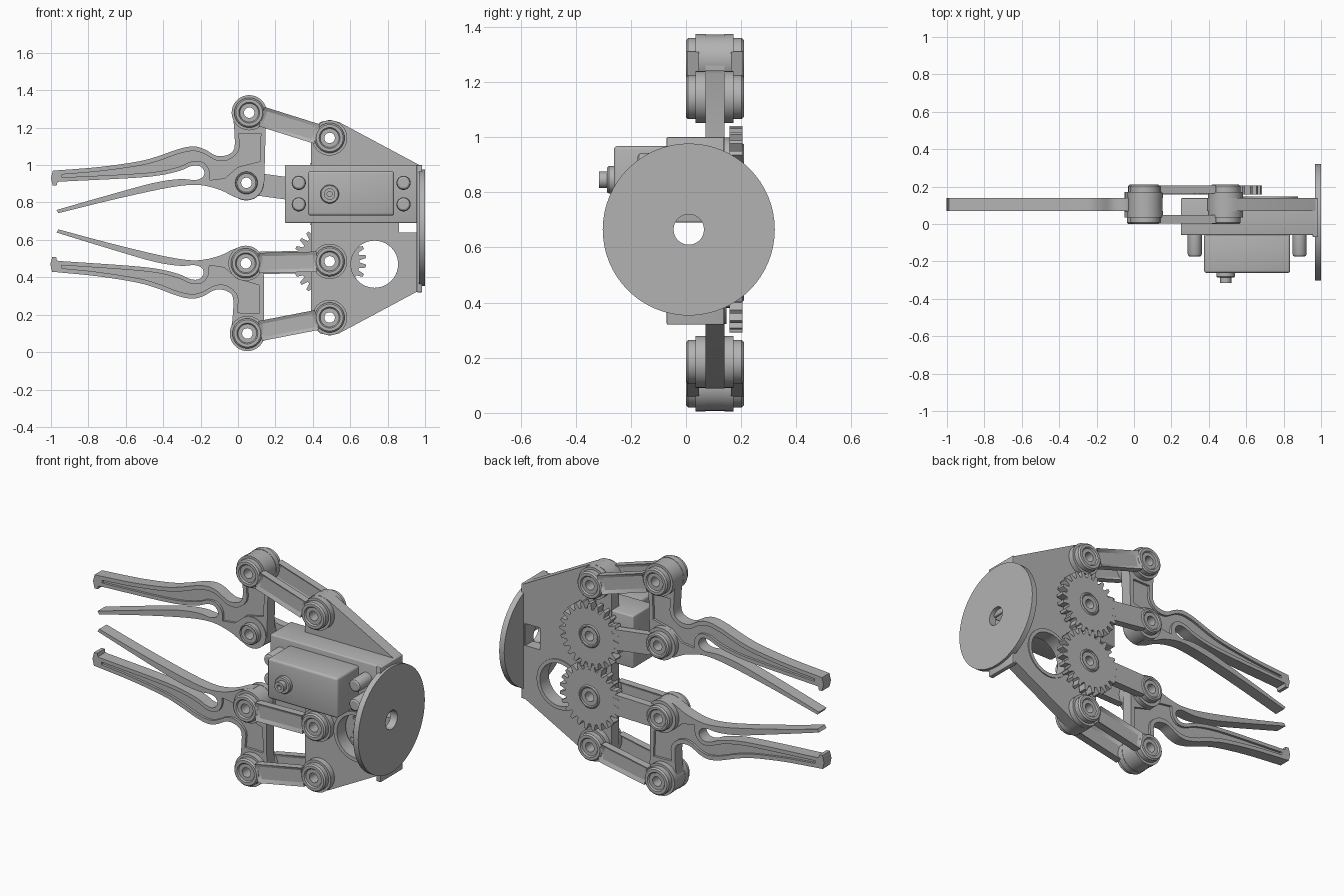
import bpy, bmesh, math
from mathutils import Vector

cube = bpy.data.objects.get("Cube")
if cube:
    bpy.data.objects.remove(cube)

GREY = (0.45, 0.45, 0.45, 1)
mat = bpy.data.materials.new("machine grey")
mat.use_nodes = True
mat.diffuse_color = GREY
mat.node_tree.nodes["Principled BSDF"].inputs["Base Color"].default_value = GREY

MID = 0.665      # height of the mirror line between the two jaws
HOLE = 0.028     # pivot bore


def finish(name, bm, smooth=True):
    bmesh.ops.recalc_face_normals(bm, faces=bm.faces)
    mesh = bpy.data.meshes.new(name)
    bm.to_mesh(mesh)
    bm.free()
    mesh.materials.append(mat)
    ob = bpy.data.objects.new(name, mesh)
    bpy.context.collection.objects.link(ob)
    if smooth:
        shade(ob)
    return ob


def shade(ob):
    bpy.ops.object.select_all(action='DESELECT')
    ob.select_set(True)
    bpy.context.view_layer.objects.active = ob
    bpy.ops.object.shade_smooth_by_angle(angle=math.radians(32))


def slab(name, pts, y0, y1):
    """Extrude an x-z outline from y0 to y1."""
    bm = bmesh.new()
    face = bm.faces.new([bm.verts.new((x, y0, z)) for x, z in pts])
    new = bmesh.ops.extrude_face_region(bm, geom=[face])["geom"]
    bmesh.ops.translate(bm, vec=(0, y1 - y0, 0),
                        verts=[v for v in new if isinstance(v, bmesh.types.BMVert)])
    return finish(name, bm)


def circle(c, r, n=40):
    return [(c[0] + r * math.cos(2 * math.pi * i / n),
             c[1] + r * math.sin(2 * math.pi * i / n)) for i in range(n)]


def cut(ob, cutters):
    """Subtract the cutters and drop them."""
    for c in cutters:
        c.hide_render = True
        m = ob.modifiers.new("cut", 'BOOLEAN')
        m.operation, m.solver, m.object = 'DIFFERENCE', 'EXACT', c
    bpy.context.view_layer.update()
    ev = ob.evaluated_get(bpy.context.evaluated_depsgraph_get())
    mesh = bpy.data.meshes.new_from_object(ev)
    ob.modifiers.clear()
    ob.data = mesh
    for c in cutters:
        bpy.data.objects.remove(c)
    shade(ob)


def bores(points, r=HOLE):
    return [slab("bore", circle(p, r), -0.2, 0.4) for p in points]


def lathe(name, c, profile, n=40, closed=True):
    """Turn an (r, y) profile about the y axis through c."""
    bm = bmesh.new()
    rings = [[bm.verts.new((x, y, z)) for x, z in circle(c, r, n)] for r, y in profile]
    k = len(rings)
    for i in range(k if closed else k - 1):
        a, b = rings[i], rings[(i + 1) % k]
        for j in range(n):
            bm.faces.new((a[j], a[j - 1], b[j - 1], b[j]))
    if not closed:
        bm.faces.new(rings[0])
        bm.faces.new(rings[-1])
    return finish(name, bm)


def tube(name, c, r, y0, y1, hole=HOLE):
    lathe(name, c, [(r, y0), (r, y1), (hole, y1), (hole, y0)])


def eye(name, c, r, face, back):
    """Link end: tube with a counterbored outer face."""
    s = 0.008 if back > face else -0.008
    lathe(name, c, [(r - 0.008, face), (r, face + s), (r, back), (HOLE, back),
                    (HOLE, face + s), (0.05, face + s), (0.056, face)])


def box(name, x, y, z, bevel=0.0):
    bm = bmesh.new()
    bmesh.ops.create_cube(bm, size=1)
    for v in bm.verts:
        v.co = [lo + (hi - lo) * (t + 0.5) for t, (lo, hi) in zip(v.co, (x, y, z))]
    if bevel:
        bmesh.ops.bevel(bm, geom=bm.edges[:], offset=bevel, segments=3,
                        profile=0.5, affect='EDGES')
    return finish(name, bm)


def bar(name, a, b, y0, y1, half, gap_a, gap_b, recess=True):
    """Straight bar between two pivots with sunken panels on both faces."""
    a, b = Vector(a), Vector(b)
    d = (b - a).normalized()
    n = Vector((-d.y, d.x)) * half
    a, b = a + d * gap_a, b - d * gap_b
    ob = slab(name, [a + n, b + n, b - n, a - n], y0, y1)
    if recess:
        bm = bmesh.new()
        bm.from_mesh(ob.data)
        sides = [f for f in bm.faces if abs(f.normal.y) > 0.9]
        bmesh.ops.inset_individual(bm, faces=sides, thickness=0.026)
        for f in sides:
            bmesh.ops.translate(bm, verts=f.verts[:], vec=f.normal * -0.014)
        bm.to_mesh(ob.data)
        bm.free()


def spline(p, steps=4):
    """Catmull-Rom curve through the points."""
    p = [Vector(q) for q in p]
    e = [p[0] * 2 - p[1]] + p + [p[-1] * 2 - p[-2]]
    out = []
    for a, b, c, d in zip(e, e[1:], e[2:], e[3:]):
        for i in range(steps):
            t = i / steps
            out.append(0.5 * (2 * b + (c - a) * t + (2 * a - 5 * b + 4 * c - d) * t * t
                              + (3 * b - a - 3 * c + d) * t ** 3))
    return out + [p[-1]]


# Jaw outline: back edge, inner whisker edge, slot edge, hooked tip
back = spline([(-.99, .97), (-.74, .99), (-.53, 1.02), (-.42, 1.05), (-.32, 1.085), (-.24, 1.1),
               (-.18, 1.085), (-.115, 1.05), (-.055, 1.055), (-.02, 1.09), (-.02, 1.19), (-.03, 1.28)])
whisker = spline([(.045, .812), (-.02, .83), (-.09, .865), (-.18, .89), (-.27, .893),
                  (-.42, .87), (-.69, .81), (-.96, .743)])
slot = spline([(-.97, .76), (-.69, .84), (-.45, .905), (-.31, .925), (-.23, .92), (-.19, .935),
               (-.18, .965), (-.205, .995), (-.25, .995), (-.31, .97), (-.42, .945),
               (-.58, .93), (-.945, .912)])
hook = [(-.965, .91), (-.97, .89), (-.99, .89), (-1, .93)]
jaw_outline = back + [(.15, 1.26), (.14, .9)] + whisker + slot + hook
groove = (spline([(-.94, .95), (-.74, .967), (-.53, .996), (-.42, 1.024), (-.32, 1.06), (-.24, 1.075),
                  (-.18, 1.06), (-.115, 1.025), (-.05, 1.028), (.005, 1.08), (.005, 1.17)])
          + [(.122, 1.17), (.118, 1.02), (0, .99), (-.07, .93)]
          + spline([(-.15, .92), (-.155, .975), (-.19, 1.016), (-.25, 1.018), (-.31, .993),
                    (-.42, .967), (-.58, .952), (-.94, .934)]))


def upper(p):
    return tuple(p)


def lower(p):
    """Mirror a point to the lower jaw, which is swung a little further."""
    dx, dz, s = p[0] - 0.045, 0.905 - p[1], -0.019
    return (0.042 + dx - dz * s, 0.475 + dz + dx * s)


# Jaws, links and gears, once per side
for side, place in (("upper", upper), ("lower", lower)):
    up = side == "upper"
    tip_pivot, jaw_pivot = place((.06, 1.28)), place((.045, .905))
    frame_pivot = (0.49, 1.145 if up else 2 * MID - 1.145)
    gear_pivot = (0.49, 0.845 if up else 2 * MID - 0.845)

    jaw = slab(side + "_jaw", [place(p) for p in jaw_outline], 0.07, 0.14)
    sunk = [place(p) for p in groove]
    cut(jaw, [slab("groove", sunk, 0.05, 0.084), slab("groove", sunk, 0.126, 0.16)]
        + bores([tip_pivot, jaw_pivot]))

    tube(side + "_jaw_tip_boss", tip_pivot, 0.092, 0.065, 0.145)
    tube(side + "_jaw_root_boss", jaw_pivot, 0.092, 0.065, 0.145)
    for i, c in enumerate((tip_pivot, jaw_pivot, frame_pivot, gear_pivot)):
        tube(f"{side}_back_washer_{i}", c, 0.094, 0.14, 0.172 if i != 3 else 0.16)
        if i in (0, 2) or not up:
            tube(f"{side}_front_washer_{i}", c, 0.094, 0.035, 0.07)
    if up:
        eye("upper_jaw_root_collar", jaw_pivot, 0.06, 0.03, 0.07)

    pairs = [("outer_front", tip_pivot, frame_pivot, 0.0, 0.05),
             ("outer_back", tip_pivot, frame_pivot, 0.21, 0.16)]
    if not up:
        pairs.append(("inner_front", jaw_pivot, gear_pivot, 0.0, 0.05))
    for label, a, b, f, k in pairs:
        bar(f"{side}_{label}_link", a, b, min(f, k) + 0.003, max(f, k) - 0.003, 0.054, 0.07, 0.07)
        eye(f"{side}_{label}_link_eye_a", a, 0.08, f, k)
        eye(f"{side}_{label}_link_eye_b", b, 0.08, f, k)

    # Spur gear with its arm
    teeth, pts = 24, []
    for t in range(teeth):
        for frac, r in ((-.36, .16), (-.16, .195), (.16, .195), (.36, .16)):
            a = 2 * math.pi * (t + frac + (0 if up else 0.5)) / teeth
            pts.append((gear_pivot[0] + r * math.cos(a), gear_pivot[1] + r * math.sin(a)))
    gear = slab(side + "_gear", pts, 0.157, 0.205)
    cut(gear, bores([gear_pivot]))
    eye(side + "_gear_hub", gear_pivot, 0.07, 0.211, 0.17)
    bar(side + "_gear_arm", gear_pivot, jaw_pivot, 0.158, 0.204, 0.06, 0.1, 0.05, False)
    eye(side + "_gear_arm_eye", jaw_pivot, 0.075, 0.21, 0.16)

# Frame plate with pivot bores, large round opening and cable window
half = [(.39, 1.145), (.405, 1.195), (.44, 1.23), (.49, 1.242), (.54, 1.23), (.97, 1.0)]
frame = slab("frame_plate", half + [(x, 2 * MID - z) for x, z in reversed(half)], 0.07, 0.14)
window = (0.86, 0.96), (-0.05, 0.2), (0.64, 0.77)
opening = (0.73, 0.47)
cut(frame, bores([(0.49, z) for z in (1.145, 0.485, 0.185)])
    + bores([opening], 0.128) + [box("window", *window)])
tube("frame_opening_rim", opening, 0.148, 0.064, 0.146, 0.126)

# Motor bracket
bracket = box("motor_bracket", (0.25, 0.975), (-0.06, 0.138), (0.69, 1.0), 0.008)
cut(bracket, [box("window", *window)])


# Mounting flange and round wrist plate, turned about the x axis
def wrist(name, r, x0, x1):
    bm = bmesh.new()
    f = bm.faces.new([bm.verts.new((x0, y, z)) for y, z in circle((0.01, MID), r, 64)])
    new = bmesh.ops.extrude_face_region(bm, geom=[f])["geom"]
    bmesh.ops.translate(bm, vec=(x1 - x0, 0, 0),
                        verts=[v for v in new if isinstance(v, bmesh.types.BMVert)])
    return finish(name, bm)


flange = box("mounting_flange", (0.955, 0.985), (-0.07, 0.138), (0.32, 1.0), 0.004)
cut(flange, [wrist("bore", 0.055, 0.9, 1.1)])
disc = wrist("wrist_plate", 0.312, 0.967, 1.0)
cut(disc, [wrist("bore", 0.055, 0.9, 1.1)])

# Servo motor, output shaft and fixing bolts
box("servo_body", (0.375, 0.835), (-0.262, -0.05), (0.73, 0.968), 0.014)
shaft = (0.49, 0.845)
lathe("servo_shaft", shaft, [(0.05, -0.25), (0.05, -0.28), (0.045, -0.286), (0.03, -0.286),
                             (0.03, -0.315), (0.014, -0.315), (0.014, -0.29)], closed=False)
for x in (0.325, 0.885):
    for z in (0.79, 0.905):
        lathe("bracket_bolt", (x, z), [(0.038, -0.05), (0.038, -0.16), (0.034, -0.17),
                                       (0.026, -0.175)], 24, False)
